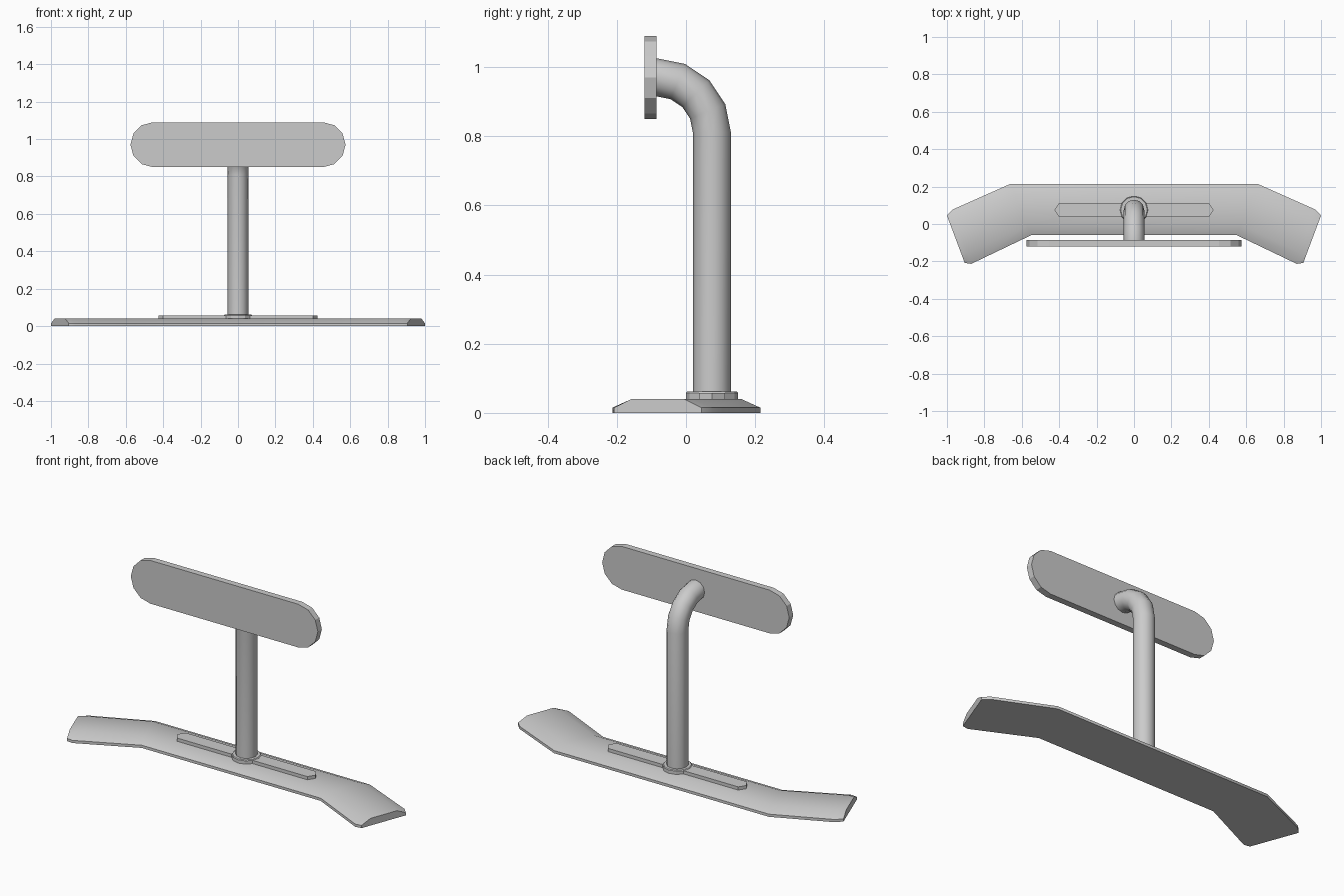
import bpy, bmesh
from math import sin, cos, pi, radians
from mathutils import Vector

cube = bpy.data.objects.get("Cube")
if cube:
    bpy.data.objects.remove(cube, do_unlink=True)

grey = bpy.data.materials.new("plain grey")
grey.use_nodes = True
COLOUR = (0.6, 0.6, 0.6, 1)
grey.diffuse_color = COLOUR
grey.node_tree.nodes["Principled BSDF"].inputs["Base Color"].default_value = COLOUR

CENTRE_Y = 0.075
SIDES = 12


def loft(name, rings, smooth):
    """Skin a list of closed rings and cap both ends."""
    bm = bmesh.new()
    loops = [[bm.verts.new(p) for p in ring] for ring in rings]
    count = len(rings[0])
    for a, b in zip(loops, loops[1:]):
        for i in range(count):
            j = (i + 1) % count
            bm.faces.new((a[i], a[j], b[j], b[i]))
    bm.faces.new(loops[0])
    bm.faces.new(loops[-1])
    bmesh.ops.recalc_face_normals(bm, faces=bm.faces)
    mesh = bpy.data.meshes.new(name)
    bm.to_mesh(mesh)
    bm.free()
    mesh.materials.append(grey)
    obj = bpy.data.objects.new(name, mesh)
    bpy.context.collection.objects.link(obj)
    if smooth:
        bpy.ops.object.select_all(action='DESELECT')
        obj.select_set(True)
        bpy.context.view_layer.objects.active = obj
        bpy.ops.object.shade_smooth_by_angle(angle=radians(35))
    return obj


def circle(radius):
    return [(radius * cos(2 * pi * i / SIDES), radius * sin(2 * pi * i / SIDES))
            for i in range(SIDES)]


# Swept foot: chamfered cross-sections between front and back edge points
def foot_section(front, back):
    f, b = Vector(front), Vector(back)
    steps = [(0, 0), (0, 0.015), (0.2, 0.04), (0.8, 0.04), (1, 0.015), (1, 0)]
    return [(*f.lerp(b, t), z) for t, z in steps]


half = [((0.55, -0.06), (0.66, 0.215)),
        ((0.87, -0.213), (0.97, 0.077)),
        ((0.905, -0.208), (1.0, 0.045))]
right_half = [((-f[0], f[1]), (-b[0], b[1])) for f, b in reversed(half)]
loft("foot", [foot_section(f, b) for f, b in right_half + half], True)

# Mounting strip with pointed ends
strip = [(-0.425, 0), (-0.4, -0.038), (0.4, -0.038),
         (0.425, 0), (0.4, 0.038), (-0.4, 0.038)]
loft("mounting_strip",
     [[(x, y + CENTRE_Y, z) for x, y in strip] for z in (0.035, 0.058)], False)

# Collar around the foot of the post
loft("collar",
     [[(x, y + CENTRE_Y, z) for x, y in circle(r)]
      for r, z in ((0.075, 0.035), (0.075, 0.058), (0.071, 0.062))], False)

# Post that bends forward at the top in a quarter circle
BEND, BEND_Z = 0.16, 0.81
post = [[(x, y + CENTRE_Y, 0.04) for x, y in circle(0.055)]]
for k in range(5):
    a = k * pi / 8
    post.append([(x, CENTRE_Y - BEND + (BEND + y) * cos(a),
                  BEND_Z + (BEND + y) * sin(a)) for x, y in circle(0.055)])
post.append([(x, -0.09, BEND_Z + BEND + y) for x, y in circle(0.055)])
loft("bent_post", post, True)

# Upright pad with rounded ends
pad = []
for side in (1, -1):
    for k in range(7):
        a = -pi / 2 + k * pi / 6
        pad.append((side * (0.455 + 0.12 * cos(a)), 0.97 + side * 0.12 * sin(a)))
loft("pad", [[(x, y, z) for x, z in pad] for y in (-0.12, -0.085)], False)
